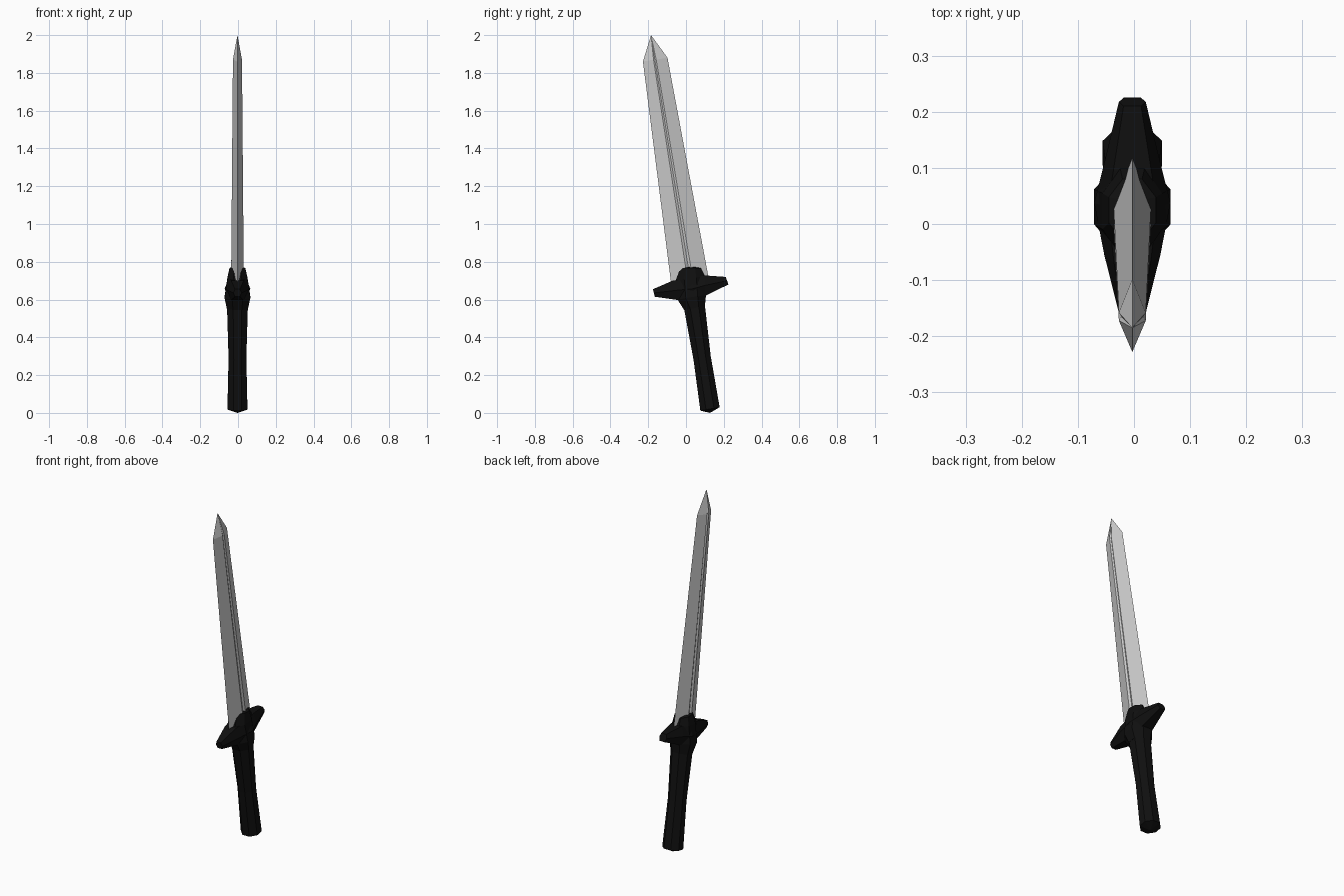
import bpy, bmesh, math
from mathutils import Vector

if "Cube" in bpy.data.objects:
    bpy.data.objects.remove(bpy.data.objects["Cube"])

CX = -0.003  # slight sideways offset of the whole dagger

black = bpy.data.materials.new("black_grip")
black.diffuse_color = (0.005, 0.005, 0.005, 1)
black.use_nodes = True
black.node_tree.nodes["Principled BSDF"].inputs["Base Color"].default_value = black.diffuse_color


def loft(name, rings, start=None, end=None, mat=None):
    """Skin equal-length rings; close each end with a point or a flat cap."""
    bm = bmesh.new()
    loops = [[bm.verts.new(Vector(p) + Vector((CX, 0, 0))) for p in r] for r in rings]
    n = len(loops[0])
    for a, b in zip(loops, loops[1:]):
        for i in range(n):
            j = (i + 1) % n
            bm.faces.new((a[i], a[j], b[j], b[i]))
    for loop, tip in ((loops[0], start), (loops[-1], end)):
        if tip is None:
            bm.faces.new(loop)
        else:
            t = bm.verts.new((tip[0] + CX, tip[1], tip[2]))
            for i in range(n):
                bm.faces.new((loop[i], loop[(i + 1) % n], t))
    bmesh.ops.recalc_face_normals(bm, faces=bm.faces)
    me = bpy.data.meshes.new(name)
    bm.to_mesh(me)
    bm.free()
    ob = bpy.data.objects.new(name, me)
    bpy.context.collection.objects.link(ob)
    if mat:
        me.materials.append(mat)
    return ob


def octagon(front, back, w):
    """Tilted octagon between front and back (y, z) points, half width w."""
    k = 1 / math.cos(math.pi / 8)
    f, b = Vector(front), Vector(back)
    pts = []
    for i in range(8):
        a = math.pi / 8 + i * math.pi / 4
        c = (f + b) / 2 + (b - f) / 2 * math.sin(a) * k
        pts.append((w * math.cos(a) * k, c.x, c.y))
    return pts


# Handle: waisted octagonal grip with a shallow pointed pommel end
loft("handle", [octagon((0.076, 0.012), (0.178, 0.03), 0.053),
                octagon((0.040, 0.28), (0.131, 0.30), 0.047),
                octagon((-0.010, 0.55), (0.100, 0.57), 0.055)],
     start=(0, 0.127, 0.0), mat=black)

# Collar: swells out of the handle and clasps the blade root
loft("collar", [octagon((-0.010, 0.545), (0.100, 0.565), 0.056),
                octagon((-0.045, 0.60), (0.106, 0.625), 0.068),
                octagon((-0.055, 0.70), (0.100, 0.725), 0.053),
                octagon((-0.030, 0.768), (0.080, 0.765), 0.042)],
     end=(0, 0.04, 0.782), mat=black)


# Guard: hexagonal bar tapering to both ends
def hexagon(low, high, w):
    (yl, zl), (yh, zh) = low, high
    ym, zm = (yl + yh) / 2, (zl + zh) / 2
    return [(w, ym, zm), (w * .65, yh, zh), (-w * .65, yh, zh),
            (-w, ym, zm), (-w * .65, yl, zl), (w * .65, yl, zl)]


loft("guard", [hexagon((-0.165, 0.615), (-0.175, 0.655), 0.021),
               hexagon((-0.040, 0.597), (-0.070, 0.700), 0.050),
               hexagon((0.045, 0.600), (0.030, 0.715), 0.068),
               hexagon((0.106, 0.622), (0.095, 0.728), 0.052),
               hexagon((0.225, 0.680), (0.210, 0.720), 0.024)], mat=black)


# Blade: two edges, twin ridges with a narrow fuller between them
def blade_ring(front, ridge_a, ridge_b, back, w):
    mid = [(p + q) / 2 for p, q in zip(ridge_a, ridge_b)]
    side = [(w, *ridge_a), (w * .8, *mid), (w, *ridge_b)]
    return ([(0, *front)] + side + [(0, *back)]
            + [(-x, y, z) for x, y, z in reversed(side)])


loft("blade", [blade_ring((-0.073, 0.64), (0.017, 0.65), (0.045, 0.655), (0.128, 0.67), 0.034),
               blade_ring((-0.228, 1.86), (-0.172, 1.87), (-0.158, 1.87), (-0.098, 1.88), 0.024)],
     end=(0, -0.185, 2.0))
